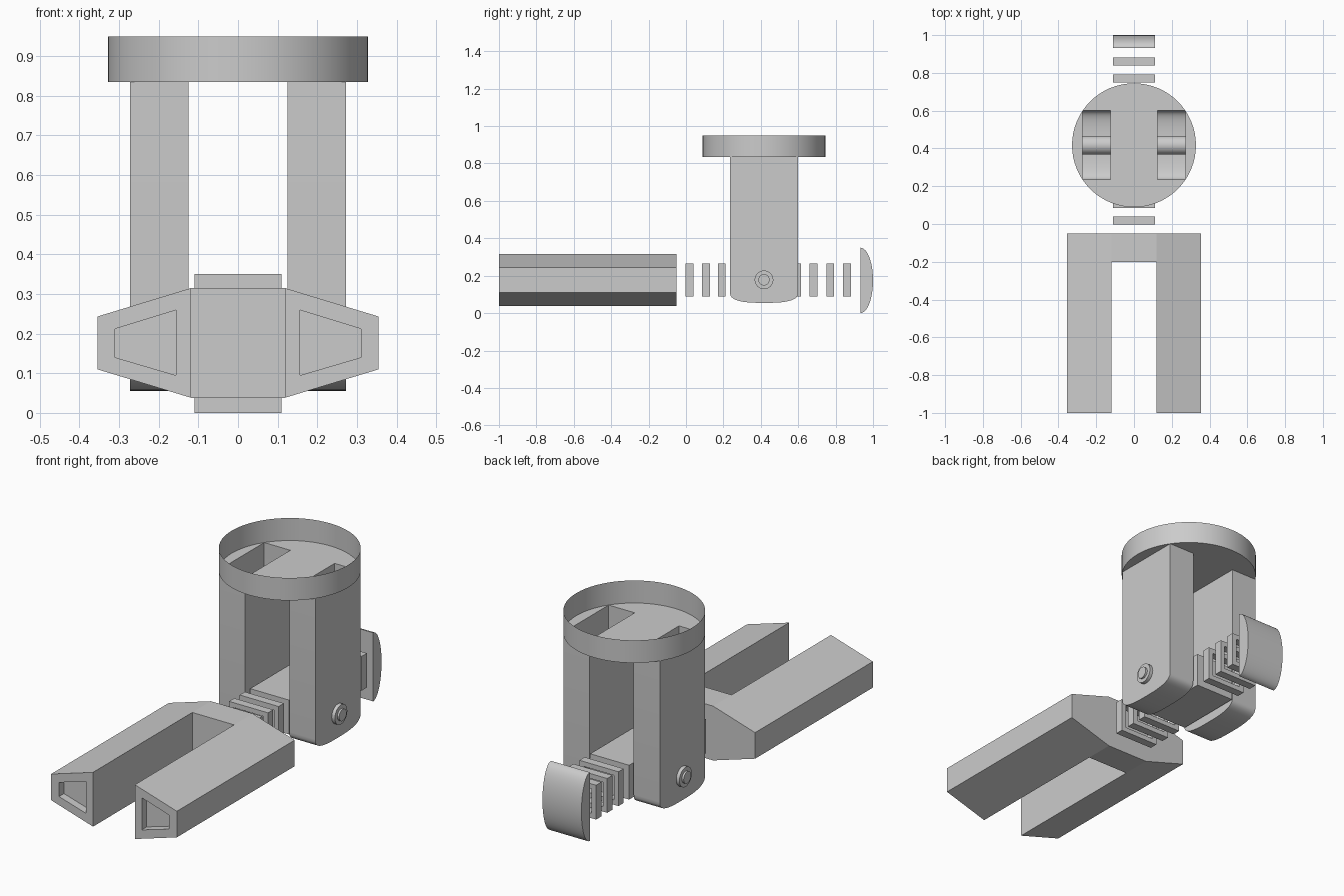
import bpy, bmesh, math
from mathutils import Vector

if "Cube" in bpy.data.objects:
    bpy.data.objects.remove(bpy.data.objects["Cube"])

YC = 0.417            # centre of the upright post
XI, XO = 0.125, 0.272  # inner and outer side of the legs
Y0, Y1 = 0.235, 0.6    # front and back of the legs
ZF, ZT, R = 0.835, 0.95, 0.328


def finish(bm, name, smooth=False, normals=True):
    if normals:
        bmesh.ops.recalc_face_normals(bm, faces=bm.faces)
    me = bpy.data.meshes.new(name)
    bm.to_mesh(me)
    bm.free()
    ob = bpy.data.objects.new(name, me)
    bpy.context.collection.objects.link(ob)
    if smooth:
        bpy.ops.object.select_all(action='DESELECT')
        ob.select_set(True)
        bpy.context.view_layer.objects.active = ob
        bpy.ops.object.shade_smooth_by_angle(angle=math.radians(35))
    return ob


def prism(name, pts, axis, a, b, smooth=False, open_top=None):
    """Extrude a 2D profile along an axis: 'x' takes (y, z), 'y' takes (x, z)."""
    bm = bmesh.new()
    place = (lambda p: (a, p[0], p[1])) if axis == 'x' else (lambda p: (p[0], a, p[1]))
    f = bm.faces.new([bm.verts.new(place(p)) for p in pts])
    g = bmesh.ops.extrude_face_region(bm, geom=[f])
    step = Vector((b - a, 0, 0)) if axis == 'x' else Vector((0, b - a, 0))
    bmesh.ops.translate(bm, verts=[v for v in g['geom'] if isinstance(v, bmesh.types.BMVert)], vec=step)
    bmesh.ops.recalc_face_normals(bm, faces=bm.faces)
    if open_top is not None:
        top = [f for f in bm.faces if all(v.co.z > open_top for v in f.verts)]
        bmesh.ops.delete(bm, geom=top, context='FACES_ONLY')
    return finish(bm, name, smooth, normals=False)


def rect(u0, u1, v0, v1):
    return [(u0, v0), (u1, v0), (u1, v1), (u0, v1)]


def cut(ob, cutters):
    for c in cutters:
        m = ob.modifiers.new('cut', 'BOOLEAN')
        m.operation, m.solver, m.object = 'DIFFERENCE', 'EXACT', c
        bpy.context.view_layer.objects.active = ob
        bpy.ops.object.modifier_apply(modifier=m.name)
        bpy.data.objects.remove(c)


# Fork with slot and recessed prong ends
half = [(0.118, 0.038), (0.355, 0.11), (0.355, 0.243), (0.118, 0.315)]
fork = prism('fork', half + [(-x, z) for x, z in reversed(half)], 'y', -1, -0.05)
cutters = [prism('slot', rect(-0.118, 0.118, -0.1, 0.5), 'y', -1.1, -0.2)]
for s in (1, -1):
    hole = [(0.157, 0.095), (0.31, 0.14), (0.31, 0.212), (0.157, 0.259)]
    cutters.append(prism('recess', [(s * x, z) for x, z in hole], 'y', -1.1, -0.96))
cut(fork, cutters)

# Open frames in front of and behind the post
for i, y in enumerate((-0.003, 0.085, 0.17, 0.66, 0.75, 0.84)):
    plate = prism(f'spine_frame_{i + 1}', rect(-0.11, 0.11, 0.09, 0.265), 'y', y, y + 0.042)
    cut(plate, [prism('opening', rect(-0.085, 0.085, 0.115, 0.24), 'y', y - 0.1, y + 0.1)])

# Block held between the legs
prism('spine_block', rect(-0.11, 0.11, 0.09, 0.265), 'y', 0.255, 0.615)

# Domed end cap
arc = [(0.932 + 0.068 * math.cos(t), 0.175 + 0.175 * math.sin(t))
       for t in (math.pi * (k / 24 - 0.5) for k in range(25))]
prism('end_cap', arc, 'x', -0.11, 0.11, smooth=True)

# Hollow legs with rounded feet
foot = []
for k in range(25):
    t = math.pi * (1 + k / 24)
    c, s = math.cos(t), math.sin(t)
    u = math.copysign(abs(c) ** 0.7, c)
    foot.append(((Y0 + Y1) / 2 + (Y1 - Y0) / 2 * u, 0.115 - 0.06 * abs(s) ** 0.7))
for s, side in ((1, 'right'), (-1, 'left')):
    prism(f'{side}_leg', [(Y0, ZF)] + foot + [(Y1, ZF)], 'x', s * XI, s * XO,
          smooth=True, open_top=ZF - 0.01)

# Hinge pin with a smaller knob at each end
for name, r, w in (('hinge_pin', 0.05, 0.29), ('hinge_knob', 0.03, 0.3)):
    ring = [(YC + r * math.cos(k * math.tau / 32), 0.178 + r * math.sin(k * math.tau / 32)) for k in range(32)]
    prism(name, ring, 'x', -w, w, smooth=True)

# Tray on top: thin rim and floor with openings into the legs
bm = bmesh.new()
circle = [(R * math.cos(k * math.tau / 64), YC + R * math.sin(k * math.tau / 64)) for k in range(64)]
low = [bm.verts.new((x, y, ZF)) for x, y in circle]
high = [bm.verts.new((x, y, ZT)) for x, y in circle]
for k in range(64):
    j = (k + 1) % 64
    bm.faces.new((low[k], low[j], high[j], high[k]))
finish(bm, 'tray_rim', smooth=True, normals=False)

bm = bmesh.new()
bm.faces.new([bm.verts.new((x, y, ZF)) for x, y in circle])
planes = [((x, 0, 0), (1, 0, 0)) for x in (-XO, -XI, XI, XO)] + [((0, y, 0), (0, 1, 0)) for y in (Y0, Y1)]
for co, no in planes:
    bmesh.ops.bisect_plane(bm, geom=bm.verts[:] + bm.edges[:] + bm.faces[:], plane_co=co, plane_no=no)
holes = []
for f in bm.faces:
    c = f.calc_center_median()
    if XI < abs(c.x) < XO and Y0 < c.y < Y1:
        holes.append(f)
bmesh.ops.delete(bm, geom=holes, context='FACES')
finish(bm, 'tray_floor', normals=False)
